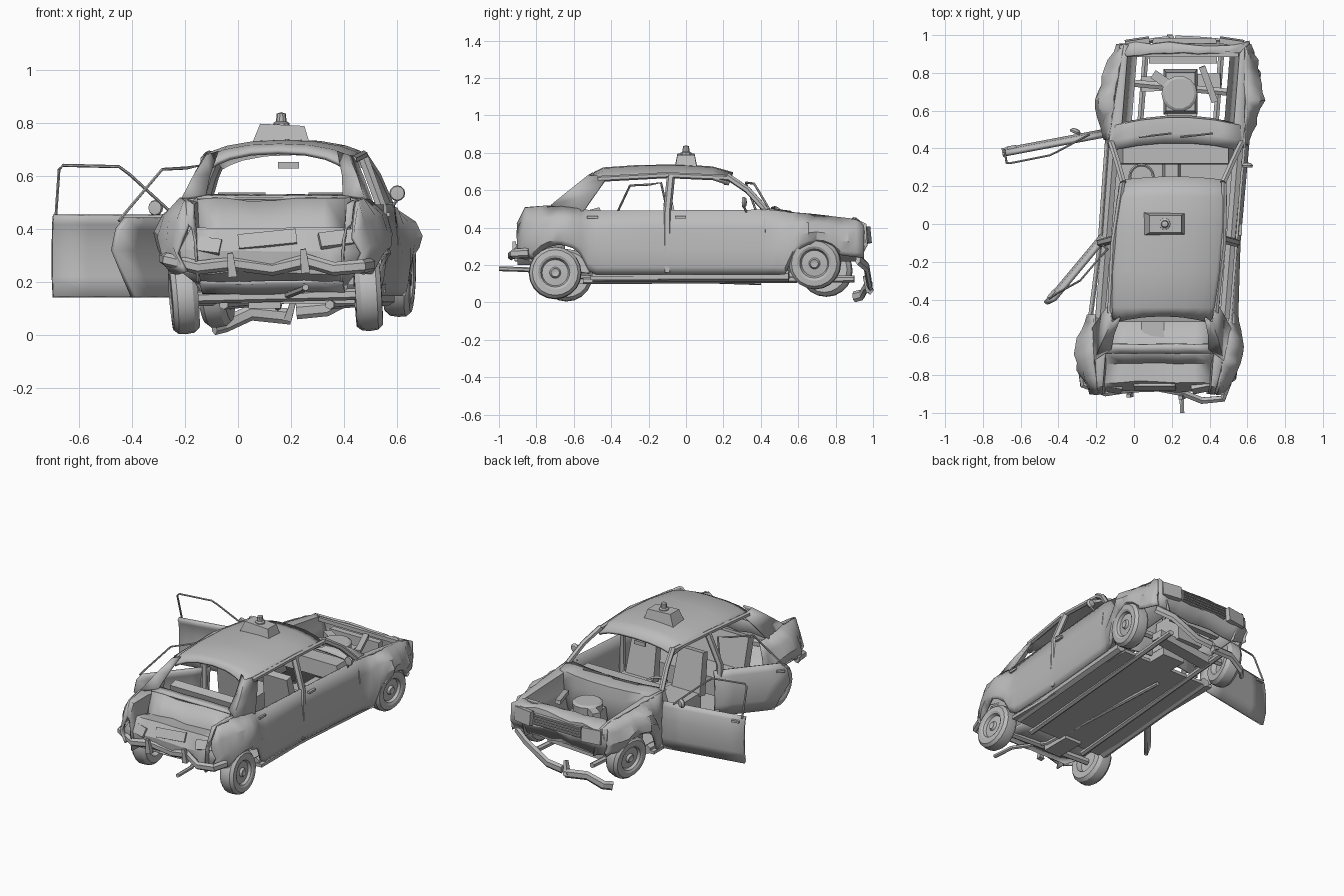
import bpy, bmesh, math, random
from mathutils import Vector, Matrix

random.seed(4)
if "Cube" in bpy.data.objects:
    bpy.data.objects.remove(bpy.data.objects["Cube"])
grey = bpy.data.materials.new("plain_grey")
grey.use_nodes = True
grey.diffuse_color = (0.5, 0.5, 0.5, 1)
grey.node_tree.nodes["Principled BSDF"].inputs["Base Color"].default_value = (0.5, 0.5, 0.5, 1)


# Helpers
def P(u, y, z):
    """Car space to world: the wreck sits slightly skewed."""
    return Vector((u + 0.19 + 0.08 * y, y, z))

def finish(name, bm, thick=0.0):
    bmesh.ops.recalc_face_normals(bm, faces=bm.faces)
    me = bpy.data.meshes.new(name)
    bm.to_mesh(me)
    bm.free()
    me.materials.append(grey)
    ob = bpy.data.objects.new(name, me)
    bpy.context.collection.objects.link(ob)
    if thick:
        mod = ob.modifiers.new("thickness", "SOLIDIFY")
        mod.thickness, mod.offset = thick, 0
    bpy.ops.object.select_all(action="DESELECT")
    ob.select_set(True)
    bpy.context.view_layer.objects.active = ob
    bpy.ops.object.shade_smooth_by_angle(angle=math.radians(28))

def grid(name, rows, thick=0.012, skip=None):
    bm = bmesh.new()
    vs = [[bm.verts.new(p) for p in row] for row in rows]
    for i in range(len(vs) - 1):
        for j in range(len(vs[i]) - 1):
            if not (skip and skip(i, j)):
                bm.faces.new((vs[i][j], vs[i][j + 1], vs[i + 1][j + 1], vs[i + 1][j]))
    loose = [v for v in bm.verts if not v.link_faces]
    bmesh.ops.delete(bm, geom=loose, context="VERTS")
    finish(name, bm, thick)

def box(name, c, size, rot=(0, 0, 0), taper=1.0):
    bm = bmesh.new()
    bmesh.ops.create_cube(bm, size=1)
    turn = Matrix.Rotation(rot[2], 3, "Z") @ Matrix.Rotation(rot[1], 3, "Y") @ Matrix.Rotation(rot[0], 3, "X")
    for v in bm.verts:
        k = taper if v.co.z > 0 else 1
        v.co = turn @ Vector((v.co.x * size[0] * k, v.co.y * size[1] * k, v.co.z * size[2])) + Vector(c)
    finish(name, bm)

def lathe(name, profile, c, axis="X", segs=20, tilt=0.0, steer=0.0):
    bm = bmesh.new()
    turn = Matrix.Rotation(steer, 3, "Z") @ Matrix.Rotation(tilt, 3, "Y")
    rings = []
    for r, w in profile:
        ring = []
        for k in range(segs):
            a = math.tau * k / segs
            a, b = r * math.cos(a), r * math.sin(a)
            p = Vector((w, a, b) if axis == "X" else (a, b, w))
            ring.append(bm.verts.new(turn @ p + Vector(c)))
        rings.append(ring)
    for a, b in zip(rings, rings[1:]):
        for k in range(segs):
            bm.faces.new((a[k], a[k - 1], b[k - 1], b[k]))
    bmesh.ops.remove_doubles(bm, verts=bm.verts, dist=1e-5)
    finish(name, bm)

def tube(name, pts, r, flat=1.0, sides=6):
    """Sweep a ring along a path; flat scales its vertical size."""
    bm = bmesh.new()
    pts = [Vector(p) for p in pts]
    rings = []
    for i, p in enumerate(pts):
        d = (pts[min(i + 1, len(pts) - 1)] - pts[max(i - 1, 0)]).normalized()
        up = Vector((0, 0, 1)) if abs(d.z) < 0.9 else Vector((0, 1, 0))
        s = d.cross(up).normalized()
        t = s.cross(d)
        angles = [math.tau * (k + 0.5) / sides for k in range(sides)]
        rings.append([bm.verts.new(p + s * r * math.cos(a) + t * r * flat * math.sin(a)) for a in angles])
    for a, b in zip(rings, rings[1:]):
        for k in range(sides):
            bm.faces.new((a[k], a[k - 1], b[k - 1], b[k]))
    bm.faces.new(rings[0])
    bm.faces.new(rings[-1])
    finish(name, bm)

def lerp(table, y):
    for (a, va), (b, vb) in zip(table, table[1:]):
        if y <= b:
            return va + (vb - va) * max(0, (y - a) / (b - a))
    return table[-1][1]


# Body side outline tables along the length
WIDE = [(-.9, .34), (-.8, .41), (-.65, .445), (-.5, .395), (-.1, .375), (.45, .38), (.65, .445), (.85, .39), (.95, .35)]
TOPW = [(-.9, .31), (-.75, .335), (-.5, .36), (.4, .36), (.65, .345), (.95, .32)]
BELT = [(-.9, .42), (-.86, .505), (-.72, .515), (-.5, .49), (.4, .495), (.7, .465), (.92, .44), (.95, .42)]
BASE = [(-.9, .24), (-.8, .22), (-.6, .15), (.55, .15), (.85, .25), (.95, .24)]
ARCHES = [(-.68, .15, .16), (.70, .17, .15)]

def bottom(y):
    z = lerp(BASE, y)
    for ay, az, r in ARCHES:
        if abs(y - ay) < r:
            z = max(z, az + math.sqrt(r * r - (y - ay) ** 2))
    return z

ys = [-.9 + 1.85 * i / 44 for i in range(45)]
for s, tag in ((1, "right"), (-1, "left")):
    rows = []
    for f, tuck in ((0, .95), (.12, .98), (.38, 1), (.7, .94), (1, 0)):
        row = []
        for y in ys:
            u = lerp(WIDE, y) * tuck if tuck else lerp(TOPW, y)
            if f == .7 and -.5 < y < .45:
                u *= 1.03
            if not -.6 < y < .5:
                u += random.uniform(-.011, .011)
            z = bottom(y)
            row.append(P(s * u, y, z + (lerp(BELT, y) - z) * f))
        rows.append(row)
    opening = (lambda i, j: i > 0 and -.48 < ys[j] < .43) if s < 0 else None
    grid(tag + "_body_side", rows, .014, opening)
    # Fender and quarter tops, and inner wings
    front = [y for y in ys if y > .4]
    rear = [y for y in ys if y < -.64]
    edge = lambda y: P(s * lerp(TOPW, y), y, lerp(BELT, y))
    grid(tag + "_front_fender_top", [[edge(y) for y in front],
         [P(s * .30, y, lerp(BELT, y) - .01) for y in front],
         [P(s * .29, y, .36) for y in front], [P(s * .25, y, .22) for y in front]], .01)
    grid(tag + "_quarter_top", [[edge(y) for y in rear], [P(s * .29, y, lerp(BELT, y) - .015) for y in rear],
         [P(s * .28, y, .36) for y in rear], [P(s * .27, y, .2) for y in rear]], .01)
    # Pillars, roof rails and window surrounds
    grid(tag + "_rear_pillar", [[P(s * .28, -.42, .67), P(s * .32, -.48, .585), P(s * .362, -.55, .485)],
         [P(s * .265, -.52, .675), P(s * .305, -.615, .60), P(s * .34, -.72, .515)],
         [P(s * .225, -.495, .69), P(s * .25, -.58, .60), P(s * .26, -.66, .525)]], .014)
    tube(tag + "_windscreen_pillar", [P(s * .265, .22, .675), P(s * .305, .33, .60), P(s * .345, .43, .49)], .018)
    tube(tag + "_centre_pillar", [P(s * .285, -.08, .68), P(s * .36, -.10, .48), P(s * .355, -.10, .16)], .022)
    tube(tag + "_roof_rail", [P(s * .28, -.47, .66), P(s * .292, -.1, .68), P(s * .268, .23, .665)], .016)
    tube(tag + "_sill", [P(s * .33, -.5, .14), P(s * .33, .55, .14)], .03)
    tube(tag + "_floor_rail", [P(s * .2, -.55, .115), P(s * .2, .9, .125)], .018)
    # Front seats
    box(tag + "_seat_base", P(s * .17, .08, .24), (.22, .24, .1))
    box(tag + "_seat_back", P(s * .17, -.07, .40), (.21, .06, .27), (.2, 0, 0), .85)
    # Front and rear lamps
    box(tag + "_headlamp", P(s * .25, .965, .36), (.13, .03, .09), (.1, 0, -s * .15))
    box(tag + "_rear_lamp", P(s * .25, -.865, .35 + s * .012), (.13, .025, .06), (-.5, -s * .12, s * .2))
    tube(tag + "_wiper", [P(-.09 + s * .11, .46, .505), P(.08 + s * .11, .48, .51)], .006)

# Right door handles and seams
for y in (-.5, -.03):
    box("right_door_handle", P(.375, y, .455), (.02, .06, .014))
for y in (-.11, .42):
    tube("right_door_seam", [P(.362, y, .47), P(.376, y, .38), P(.38, y, .28), P(.365, y, .18)], .004)

# Roof shell
rows = []
for y, z, w in ((-.52, .69, .25), (-.44, .713, .28), (-.25, .726, .292), (-.02, .728, .295), (.14, .718, .287), (.25, .687, .27)):
    rows.append([P(f * w, y + .035 * (1 - f * f) * (y < -.5) - .02 * f * f * (y > .2), z - .025 * f * f - .03 * f ** 4)
                 for f in (-1, -.9, -.72, -.4, 0, .4, .72, .9, 1)])
grid("roof", rows, .018)

# Roof sign with lamp
box("roof_sign", (.165, 0, .755), (.22, .12, .075), (0, .05, 0), .76)
lathe("roof_lamp", [(0, -.025), (.032, -.025), (.03, .01), (.02, .016), (.017, .045), (0, .05)], (.163, 0, .79), "Z", 10)

# Rear panel with sunken boot
def band(name, section, cols=7, bump=.008, thick=.012):
    rows = []
    for w, y, z in section:
        rows.append([P(w * (2 * k / (cols - 1) - 1), y + random.uniform(-bump, bump), z + random.uniform(-bump, bump)) for k in range(cols)])
    grid(name, rows, thick)

band("rear_window_sill", [(.27, -.635, .525), (.29, -.685, .515)], bump=.002)
band("tail_panel", [(.29, -.685, .51), (.28, -.735, .39), (.30, -.835, .395), (.34, -.88, .32), (.33, -.87, .24),
                    (.29, -.80, .2), (.27, -.68, .16)])
band("boot_floor", [(.27, -.82, .2), (.27, -.68, .16), (.27, -.5, .15)], bump=.003)
box("plate_recess", P(-.01, -.862, .36), (.22, .02, .06), (-.5, -.1, 0))

# Nose, cowl and firewall
band("nose_panel", [(.30, .90, .44), (.345, .95, .41), (.345, .955, .31), (.33, .92, .23)], 9, .012)
box("grille", P(0, .965, .36), (.34, .02, .07))
for k in range(4):
    box("grille_bar", P(0, .978, .335 + k * .017), (.33, .012, .006))
rows = [[P(f * w, y + .04 * (1 - f * f), z) for f in (-1, -.6, -.2, .2, .6, 1)]
        for w, y, z in ((.34, .39, .485), (.345, .44, .495), (.33, .52, .485), (.3, .53, .42), (.28, .53, .16))]
grid("cowl_and_firewall", rows, .012)
box("dashboard", P(0, .375, .42), (.62, .12, .1), taper=.9)
lathe("steering_wheel", [(.055, 0), (.063, .007), (.07, 0), (.063, -.007), (.055, 0)], P(-.17, .25, .44), "Z", 16)

# Engine bay
box("engine_block", P(0, .70, .27), (.18, .24, .2), taper=.85)
box("gearbox", P(.02, .55, .17), (.16, .25, .1))
lathe("air_cleaner", [(0, -.03), (.09, -.03), (.095, .02), (.08, .03), (0, .03)], P(-.005, .69, .40), "Z", 14)
box("air_intake", P(-.1, .76, .40), (.12, .05, .04), (0, 0, -.6))
box("radiator", P(0, .87, .32), (.36, .04, .17))
box("bay_crossbar", P(0, .90, .425), (.58, .03, .025))
box("loose_strut", P(.145, .74, .43), (.035, .2, .025), (.1, 0, .35))

# Floor, underside, rear bench and interior mirror
box("floor_pan", P(0, .02, .13), (.68, 1.06, .02))
box("rear_bench", P(0, -.32, .25), (.58, .2, .12))
box("rear_bench_back", P(0, -.46, .38), (.58, .06, .25), (.25, 0, 0))
box("cabin_tunnel", P(0, .1, .17), (.1, .75, .08), taper=.7)
box("interior_mirror", (.19, .21, .64), (.08, .012, .025))
box("silencer", (.1, -.55, .13), (.12, .2, .06))
tube("exhaust_pipe", [(.255, -1, .18), (.25, -.85, .175), (.16, -.62, .14), (.15, .4, .105)], .013)
tube("rear_axle", [(-.17, -.64, .14), (.46, -.70, .155)], .022)
tube("front_axle", [(-.05, .75, .17), (.58, .69, .2)], .022)
box("front_subframe", P(0, .75, .15), (.42, .08, .05), (0, -.08, .05))

# Wheels
TYRE = [(0, .034), (.022, .044), (.03, .03), (.07, .026), (.078, .043), (.092, .05), (.122, .048), (.138, .03), (.141, 0),
        (.138, -.03), (.122, -.05), (.08, -.05), (.07, -.02), (0, -.02)]
for name, c, s, tilt, steer in (("rear_right_wheel", (.49, -.70, .157), 1, -.06, .02), ("rear_left_wheel", (-.205, -.64, .145), -1, -.08, .05),
                                ("front_right_wheel", (.61, .69, .21), 1, .05, -.1), ("front_left_wheel", (-.085, .75, .17), -1, -.1, -.18)):
    lathe(name, [(r, w * s) for r, w in TYRE], c, "X", 20, tilt, steer)

# Bent rear bumper with overriders
tube("rear_bumper", [(-.28, -.76, .29), (-.27, -.85, .285), (-.15, -.895, .255), (-.02, -.875, .27), (.13, -.87, .25),
                     (.26, -.895, .28), (.36, -.935, .25), (.47, -.925, .26), (.50, -.84, .265)], .02, 1.3)
for x, y, z in ((-.025, -.905, .265), (.25, -.915, .28)):
    box("rear_overrider", (x, y, z), (.035, .03, .09), (.1, -.1, 0), .6)

# Broken front bumper hanging down
tube("front_bumper_left_piece", [(-.09, .90, .03), (-.05, .94, .04), (.05, .965, .085), (.2, .985, .07)], .015, 2)
tube("front_bumper_right_piece", [(.22, .985, .09), (.33, .98, .10), (.5, .965, .19), (.6, .92, .23)], .015, 2)
box("front_overrider", (.2, .97, .1), (.03, .04, .09), (.3, .3, 0), .6)

# Open doors on the left side
def door(name, a, b, ends, frame, lean):
    a, b = Vector((*a, 0)), Vector((*b, 0))
    n = Vector((-(b - a).y, (b - a).x, 0)).normalized()
    at = lambda s, z, off=0: a + (b - a) * s + n * off + Vector((0, 0, z))
    rows = [[at(e * k / 4, z, off) for k in range(5)] for z, e, off in ends]
    grid(name, rows, .022)
    tube(name + "_window_frame", [at(s, z, lean * max(0, z - .44) / .2) for s, z in frame], .006)
    z, e, off = ends[-2]
    box(name + "_handle", at(e * .9, z, off - .015), (.05, .02, .014), (0, 0, math.atan2((b - a).y, (b - a).x)))

door("front_door", (-.17, .49), (-.70, .39), [(.145, 1, .02), (.22, 1, 0), (.34, 1, 0), (.42, 1, .01), (.45, 1, .025)],
     [(.13, .45), (.47, .605), (.55, .635), (.95, .64), (.975, .625), (.975, .44)], .075)
door("rear_door", (-.17, -.06), (-.47, -.42), [(.145, .8, .02), (.22, .86, 0), (.32, 1, 0), (.40, .97, .01), (.44, .9, .025)],
     [(.08, .44), (.08, .64), (.25, .63), (.55, .625), (.83, .48), (.93, .43)], .07)

# Door mirrors
DISC = [(0, -.012), (.026, -.01), (.03, 0), (.02, .012), (0, .016)]
lathe("right_mirror", DISC, (.60, .31, .535), "X", 12, 0, math.pi / 2)
tube("right_mirror_stalk", [(.60, .31, .51), (.57, .33, .47)], .006)
lathe("left_mirror", DISC, (-.31, .49, .48), "X", 12, 0, 1.2)
